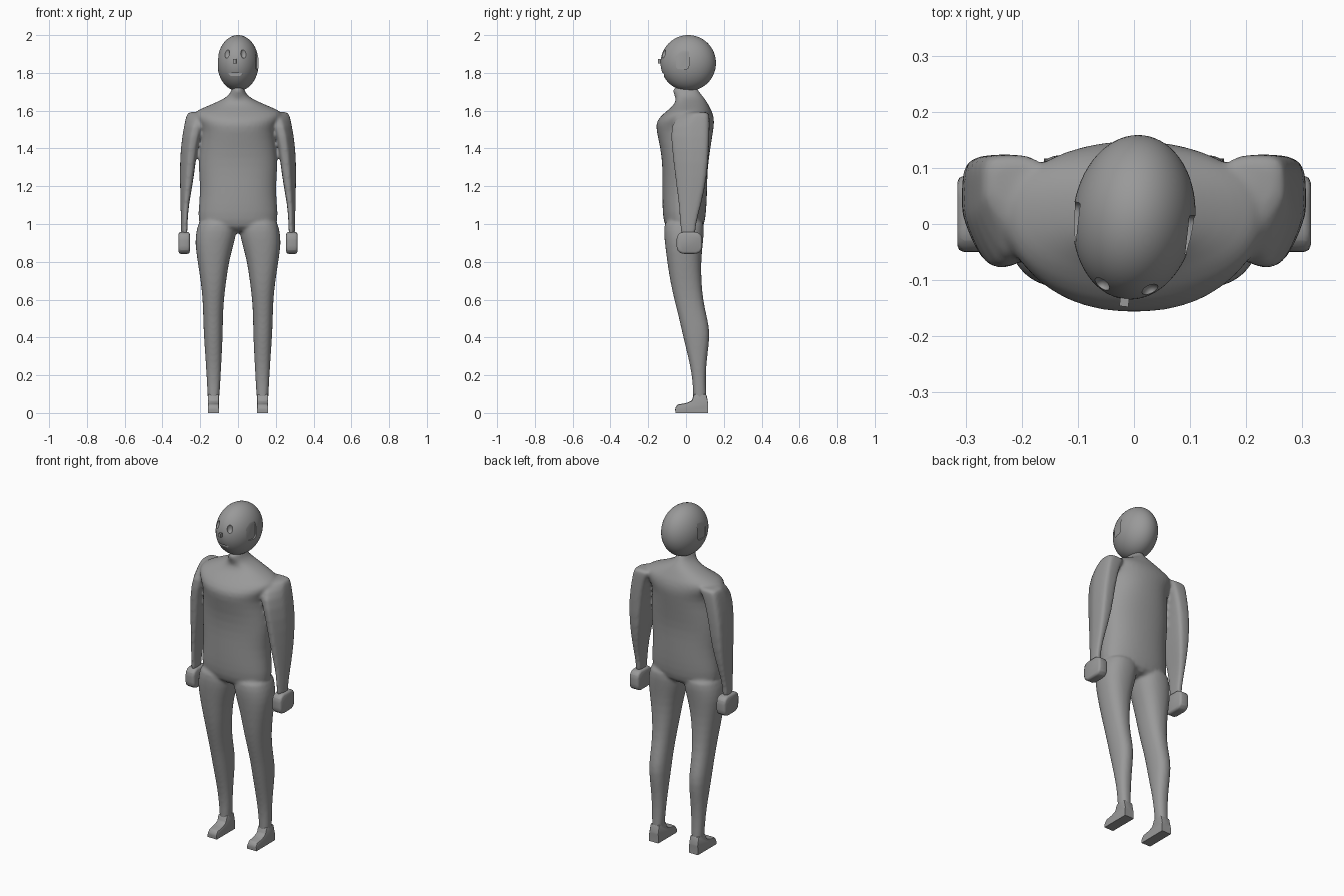
import bpy, bmesh, math
from mathutils import Matrix, Vector

if "Cube" in bpy.data.objects:
    bpy.data.objects.remove(bpy.data.objects["Cube"])

grey = bpy.data.materials.new("plain grey")
grey.use_nodes = True
GREY = (0.32, 0.32, 0.32, 1)
grey.diffuse_color = GREY
grey.node_tree.nodes["Principled BSDF"].inputs["Base Color"].default_value = GREY


def finish(bm, name, angle=None):
    bmesh.ops.recalc_face_normals(bm, faces=bm.faces)
    mesh = bpy.data.meshes.new(name)
    bm.to_mesh(mesh)
    bm.free()
    mesh.materials.append(grey)
    ob = bpy.data.objects.new(name, mesh)
    bpy.context.collection.objects.link(ob)
    bpy.ops.object.select_all(action='DESELECT')
    ob.select_set(True)
    bpy.context.view_layer.objects.active = ob
    if angle:
        bpy.ops.object.shade_smooth_by_angle(angle=math.radians(angle))
    return ob


def loft(bm, sections, side=1, power=2.2, outer_front=None, count=24):
    """Stack rounded sections: (z, x0, x1, y_front, y_back)."""
    rings = []
    for z, x0, x1, y0, y1 in sections:
        ring = []
        for i in range(count):
            a = math.tau * i / count
            c, s = math.cos(a), math.sin(a)
            n = outer_front if outer_front and c > 0 and s < 0 else power
            x = (x0 + x1) / 2 + (x1 - x0) / 2 * math.copysign(abs(c) ** (2 / n), c)
            y = (y0 + y1) / 2 + (y1 - y0) / 2 * math.copysign(abs(s) ** (2 / n), s)
            ring.append(bm.verts.new((side * x, y, z)))
        rings.append(ring)
    for low, high in zip(rings, rings[1:]):
        for i in range(count):
            j = (i + 1) % count
            bm.faces.new((low[i], low[j], high[j], high[i]))
    bm.faces.new(rings[0])
    bm.faces.new(rings[-1])


def box(bm, centre, size):
    m = Matrix.Translation(centre) @ Matrix.Diagonal((*size, 1))
    return bmesh.ops.create_cube(bm, size=1, matrix=m)["verts"]


# Torso with chest, sloping shoulders and neck: z, half width, front, back
torso = [(1.73, .03, -.07, .06), (1.70, .036, -.072, .068), (1.67, .06, -.055, .095),
         (1.645, .115, -.055, .112), (1.615, .185, -.08, .128), (1.59, .245, -.115, .142),
         (1.545, .22, -.16, .152), (1.50, .19, -.16, .146), (1.40, .206, -.135, .13),
         (1.30, .212, -.125, .115), (1.20, .201, -.126, .113), (1.10, .208, -.126, .11),
         (1.02, .215, -.122, .103), (.95, .19, -.1, .085)]
# Arm from shoulder to wrist
arm = [(1.595, .15, .262, .0, .118), (1.58, .16, .272, -.025, .124),
       (1.53, .188, .284, -.087, .125), (1.40, .217, .306, -.075, .122),
       (1.25, .232, .308, -.058, .112), (1.10, .262, .304, -.038, .08),
       (1.0, .268, .302, -.032, .05), (.92, .268, .302, -.03, .05)]
# Leg from hip to ankle
leg = [(1.04, .01, .205, -.115, .1), (.96, .006, .222, -.118, .096),
       (.90, .02, .229, -.113, .09), (.80, .048, .214, -.1, .08),
       (.70, .062, .198, -.085, .082), (.60, .075, .187, -.063, .09),
       (.50, .08, .184, -.037, .113), (.42, .08, .182, -.02, .13),
       (.30, .086, .173, .01, .112), (.20, .091, .167, .032, .104),
       (.10, .097, .162, .038, .108), (.03, .102, .158, .035, .112)]

bm = bmesh.new()
loft(bm, [(z, -w, w, f, b) for z, w, f, b in torso])
for side in (1, -1):
    loft(bm, arm, side, 4.5, 1.25)
    loft(bm, leg, side, 2.3)
body = finish(bm, "body")
body.modifiers.new("round", 'SUBSURF').levels = 1
body.modifiers["round"].render_levels = 1
fuse = body.modifiers.new("fuse", 'REMESH')
fuse.mode = 'VOXEL'
fuse.voxel_size = 0.008
fuse.use_smooth_shade = True
relax = body.modifiers.new("relax", 'SMOOTH')
relax.factor = 0.5
relax.iterations = 8

# Fists and feet
foot_profile = [(.117, 0), (-.056, 0), (-.058, .025), (-.045, .045), (0, .052),
                (.03, .065), (.042, .1), (.108, .1), (.117, .05)]
for side, label in ((1, "left"), (-1, "right")):
    bm = bmesh.new()
    box(bm, (side * .285, .018, .9), (.06, .136, .116))
    bmesh.ops.bevel(bm, geom=[e for e in bm.edges if abs(e.verts[0].co.x - e.verts[1].co.x) > .01],
                    offset=.032, segments=2, profile=.5, affect='EDGES')
    bmesh.ops.bevel(bm, geom=bm.edges[:], offset=.014, segments=2, profile=.5, affect='EDGES',
                    clamp_overlap=True)
    finish(bm, label + "_fist", 50)

    bm = bmesh.new()
    sole = bm.faces.new([bm.verts.new((side * .1, y, z)) for y, z in foot_profile])
    out = bmesh.ops.extrude_face_region(bm, geom=[sole])["geom"]
    bmesh.ops.translate(bm, verts=[v for v in out if isinstance(v, bmesh.types.BMVert)],
                        vec=(side * .06, 0, 0))
    bmesh.ops.bevel(bm, geom=[e for e in bm.edges if min(v.co.z for v in e.verts) > .01],
                    offset=.008, segments=2, profile=.5, affect='EDGES')
    finish(bm, label + "_foot", 35)

# Head: egg shape turned slightly to its right
RADII = Vector((.109, .147, .148))
pose = Matrix.Translation((0, .012, 1.852)) @ Matrix.Rotation(math.radians(-6.5), 4, 'Z')
bm = bmesh.new()
bmesh.ops.create_uvsphere(bm, u_segments=64, v_segments=40, radius=1,
                          matrix=Matrix.Diagonal((*RADII, 1)))
bm.transform(pose)
head = finish(bm, "head")

# Shallow eye sockets, ear panels and mouth slot cut into the head
bm = bmesh.new()
for side in (1, -1):
    m = Matrix.Translation((side * .045, -.128, .052)) @ Matrix.Diagonal((.016, .016, .027, 1))
    bmesh.ops.create_uvsphere(bm, u_segments=20, v_segments=12, radius=1, matrix=m)
    ear = box(bm, (side * .12, -.02, .02), (.044, .07, .105))
    edges = {e for v in ear for e in v.link_edges
             if abs(e.verts[0].co.x - e.verts[1].co.x) > .01}
    bmesh.ops.bevel(bm, geom=list(edges), offset=.018, segments=4, profile=.5, affect='EDGES')
box(bm, (0, -.141, -.06), (.07, .03, .016))
bm.transform(pose)
cutter = finish(bm, "face_cutter")
cutter.hide_render = True
cut = head.modifiers.new("face", 'BOOLEAN')
cut.operation = 'DIFFERENCE'
cut.solver = 'EXACT'
cut.object = cutter
bpy.context.view_layer.objects.active = head
bpy.ops.object.modifier_apply(modifier=cut.name)
bpy.data.objects.remove(cutter)
head.select_set(True)
bpy.ops.object.shade_smooth_by_angle(angle=math.radians(30))

# Small nose block
bm = bmesh.new()
box(bm, (0, -.15, .01), (.016, .02, .022))
bm.transform(pose)
finish(bm, "nose")
